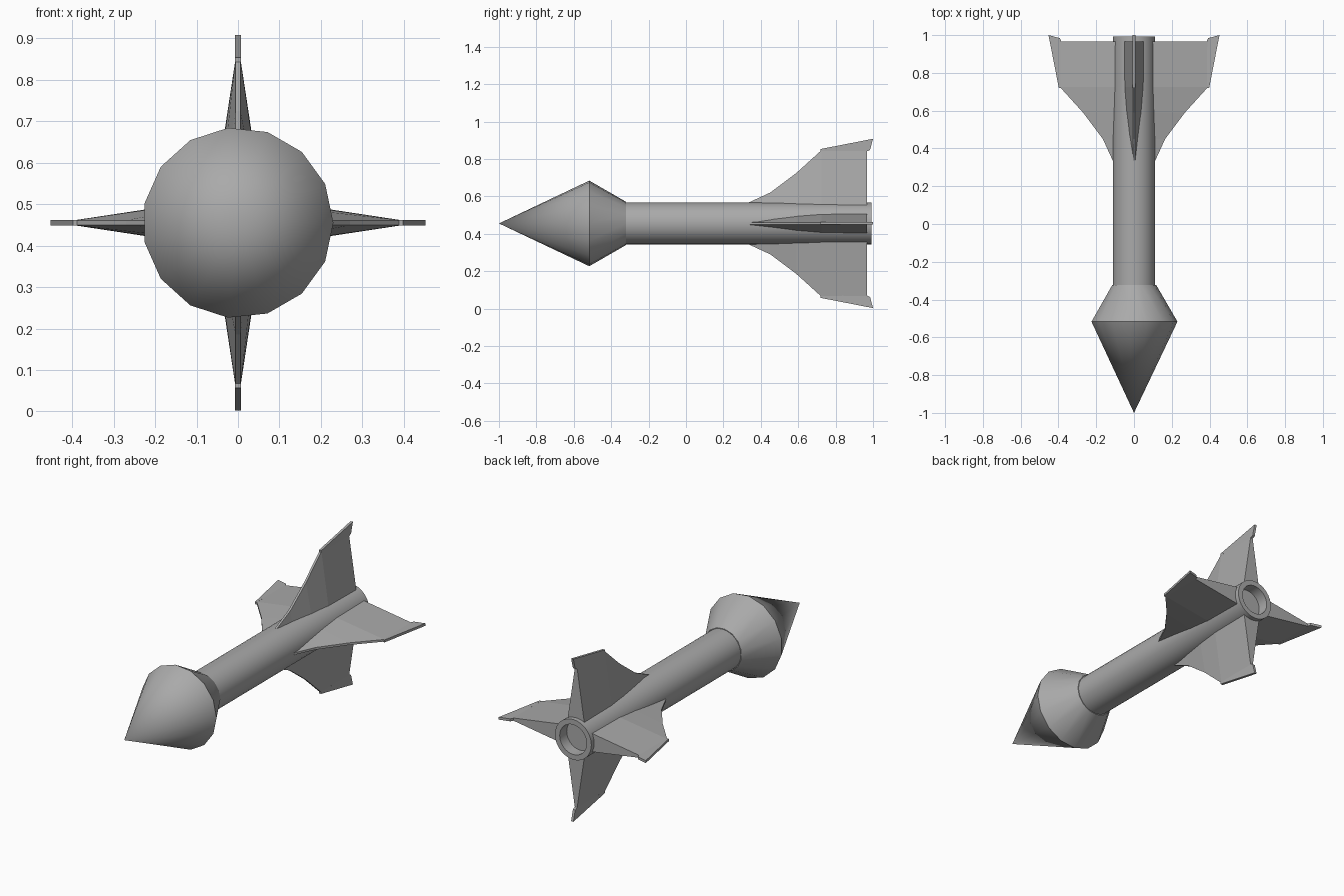
import bpy, bmesh, math
from mathutils import Matrix

if "Cube" in bpy.data.objects:
    bpy.data.objects.remove(bpy.data.objects["Cube"])

AXIS_Z = 0.455
grey = bpy.data.materials.new("plain grey")
grey.diffuse_color = (0.4, 0.4, 0.4, 1)
grey.use_nodes = True
grey.node_tree.nodes["Principled BSDF"].inputs["Base Color"].default_value = grey.diffuse_color


def finish(bm, name, smooth):
    bmesh.ops.recalc_face_normals(bm, faces=bm.faces)
    me = bpy.data.meshes.new(name)
    bm.to_mesh(me)
    bm.free()
    me.materials.append(grey)
    ob = bpy.data.objects.new(name, me)
    ob.location.z = AXIS_Z
    bpy.context.collection.objects.link(ob)
    if smooth:
        bpy.ops.object.select_all(action='DESELECT')
        ob.select_set(True)
        bpy.context.view_layer.objects.active = ob
        bpy.ops.object.shade_smooth_by_angle(angle=math.radians(30))
    return ob


def lathe(name, profile, sides):
    """Revolve (y, radius) points around the long axis."""
    bm = bmesh.new()
    rings = []
    for y, r in profile:
        if r == 0:
            rings.append([bm.verts.new((0, y, 0))] * sides)
        else:
            rings.append([bm.verts.new((r * math.cos(a), y, r * math.sin(a)))
                          for a in (2 * math.pi * i / sides for i in range(sides))])
    for a, b in zip(rings, rings[1:]):
        for i in range(sides):
            j = (i + 1) % sides
            bm.faces.new(list(dict.fromkeys((a[i], a[j], b[j], b[i]))))
    return finish(bm, name, True)


# Pointed head with a tapered back
lathe("nose_cone", [(-1, 0), (-0.517, 0.23), (-0.322, 0.117), (-0.322, 0)], 15)

# Tube with a recessed rear opening
lathe("body_tube", [(-0.34, 0), (-0.34, 0.112), (0.992, 0.112), (0.992, 0.083),
                    (0.93, 0.083), (0.93, 0)], 32)

# Fin stations: y, outer radius, half thickness at the root
STATIONS = [(0.335, 0.112, 0.007), (0.45, 0.165, 0.025), (0.59, 0.27, 0.041),
            (0.725, 0.392, 0.051), (0.967, 0.395, 0.053)]
# Tip blade outline: y, radius
BLADE = [(0.72, 0.388), (0.72, 0.398), (1.0, 0.4525), (0.984, 0.393), (0.967, 0.385)]
ROOT, EDGE = 0.085, 0.006


def fin(name, angle):
    bm = bmesh.new()
    loops = [[bm.verts.new(p) for p in ((-w, y, ROOT), (-EDGE, y, r), (EDGE, y, r), (w, y, ROOT))]
             for y, r, w in STATIONS]
    for a, b in zip(loops, loops[1:]):
        for i in range(4):
            j = (i + 1) % 4
            bm.faces.new((a[i], a[j], b[j], b[i]))
    bm.faces.new(loops[0])
    bm.faces.new(loops[-1])
    bmesh.ops.rotate(bm, verts=bm.verts, matrix=Matrix.Rotation(angle, 3, 'Y'))
    finish(bm, name, False)


def blade(name, angle):
    bm = bmesh.new()
    left, right = ([bm.verts.new((x, y, r)) for y, r in BLADE] for x in (-0.007, 0.007))
    bm.faces.new(left)
    bm.faces.new(right)
    for i in range(len(BLADE)):
        j = (i + 1) % len(BLADE)
        bm.faces.new((left[i], left[j], right[j], right[i]))
    bmesh.ops.rotate(bm, verts=bm.verts, matrix=Matrix.Rotation(angle, 3, 'Y'))
    finish(bm, name, False)


# Four tail fins, each with a swept tip blade
for k, side in enumerate(("top", "right", "bottom", "left")):
    fin(side + "_fin", k * math.pi / 2)
    blade(side + "_fin_tip", k * math.pi / 2)
